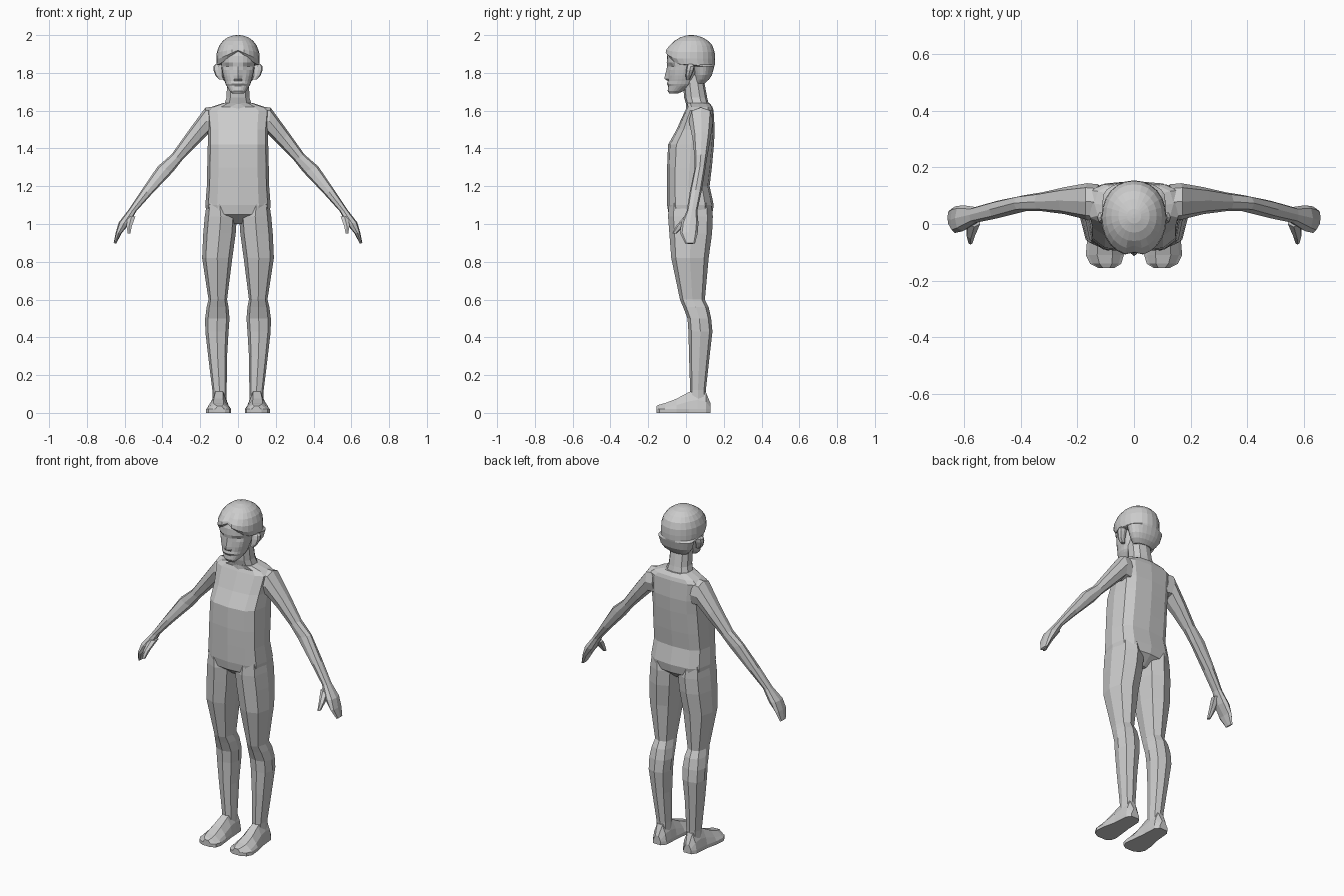
import bpy, bmesh, math
from mathutils import Vector

skin = bpy.data.materials.new("plain_grey")
skin.diffuse_color = (0.6, 0.6, 0.6, 1)


def loft(name, rings, mirror=False):
    """Skin a list of equal-length point rings and cap both ends."""
    bm = bmesh.new()
    vs = [[bm.verts.new(p) for p in r] for r in rings]
    n = len(rings[0])
    for a, b in zip(vs, vs[1:]):
        for i in range(n):
            j = (i + 1) % n
            bm.faces.new((a[i], a[j], b[j], b[i]))
    bm.faces.new(vs[0][::-1])
    bm.faces.new(vs[-1])
    bmesh.ops.recalc_face_normals(bm, faces=bm.faces[:])
    me = bpy.data.meshes.new(name)
    bm.to_mesh(me)
    bm.free()
    me.materials.append(skin)
    ob = bpy.data.objects.new(name, me)
    bpy.context.collection.objects.link(ob)
    if mirror:
        ob.modifiers.new("mirror", 'MIRROR')
    return ob


def unit(n, p):
    """Rounded-box outline in -1..1, starting at the front."""
    pts = []
    for i in range(n):
        t = math.tau * i / n - math.pi / 2
        c, s = math.cos(t), math.sin(t)
        pts.append((math.copysign(abs(c) ** p, c) if abs(c) > 1e-6 else 0,
                    math.copysign(abs(s) ** p, s) if abs(s) > 1e-6 else 0))
    return pts


def flat_ring(z, x0, x1, yf, yb, n=8, p=0.8):
    return [Vector(((x0 + x1) / 2 + u * (x1 - x0) / 2,
                    (yf + yb) / 2 + v * (yb - yf) / 2, z)) for u, v in unit(n, p)]


# torso: z, half width, front y, back y
torso = [(1.00, .05, -.03, .08), (1.05, .165, -.092, .138), (1.10, .173, -.10, .147),
         (1.20, .165, -.10, .125), (1.30, .163, -.10, .137), (1.42, .16, -.095, .148),
         (1.50, .16, -.05, .152), (1.60, .17, -.005, .146), (1.62, .14, .005, .14),
         (1.64, .08, .0, .125)]
loft("torso", [flat_ring(z, -w, w, f, b, 12, .65) for z, w, f, b in torso])

# neck
neck = [(1.60, .09, .0, .125), (1.635, .075, .0, .12), (1.67, .063, -.01, .112), (1.79, .06, -.02, .09)]
loft("neck", [flat_ring(z, -w, w, f, b, 10, .85) for z, w, f, b in neck])

# legs: z, inner x, outer x, front y, back y
leg = [(1.11, .03, .165, -.09, .135), (1.04, .006, .176, -.095, .142), (.95, .012, .184, -.088, .138),
       (.82, .03, .19, -.078, .12), (.60, .058, .156, -.032, .10), (.56, .05, .166, -.015, .12),
       (.50, .045, .174, .008, .133), (.43, .05, .173, .013, .14), (.30, .058, .158, .016, .125),
       (.12, .06, .136, .022, .105), (.06, .06, .136, .022, .105)]
loft("leg", [flat_ring(*r) for r in leg], True)

# feet: y, inner x, outer x, top height
foot = [(.13, .075, .125, .05), (.105, .055, .142, .11), (.06, .052, .146, .125), (.015, .05, .15, .11),
        (-.05, .042, .165, .075), (-.11, .036, .17, .052), (-.14, .045, .155, .044), (-.156, .07, .125, .036)]
rings = []
for y, a, b, h in foot:
    w = b - a
    rings.append([(a, y, 0), (b, y, 0), (b, y, .02), (b - w * .08, y, h * .55),
                  (b - w * .3, y, h), (a + w * .3, y, h), (a + w * .08, y, h * .55), (a, y, .02)])
loft("foot", rings, True)

# arms and hands: upper edge x z, lower edge x z, front y, back y
arm = [(.13, 1.62, .12, 1.47, .015, .14), (.172, 1.617, .16, 1.475, .015, .144),
       (.265, 1.49, .225, 1.41, .035, .13), (.352, 1.368, .295, 1.338, .045, .112),
       (.425, 1.305, .345, 1.275, .045, .102), (.51, 1.18, .455, 1.16, .02, .082),
       (.582, 1.072, .538, 1.068, .004, .06), (.632, 1.008, .575, 1.0, -.025, .066),
       (.647, .955, .617, .95, -.032, .062), (.658, .90, .645, .895, -.005, .048)]
rings = []
for xu, zu, xl, zl, f, b in arm:
    rings.append([((xu + xl) / 2 + u * (xu - xl) / 2, (f + b) / 2 + v * (b - f) / 2,
                   (zu + zl) / 2 + u * (zu - zl) / 2) for u, v in unit(8, .8)])
loft("arm", rings, True)
thumb = [(1.04, .54, .588, -.01, .04), (.99, .56, .592, -.052, -.01), (.95, .569, .585, -.073, -.05)]
loft("thumb", [flat_ring(*r, 6) for r in thumb], True)

# face: z, half width, front y, back y, nose push, eye socket push
face = [(1.69, .028, -.088, -.045, 0, 0), (1.705, .045, -.097, -.01, 0, 0), (1.73, .06, -.094, .03, 0, 0),
        (1.742, .066, -.10, .045, .002, 0), (1.757, .07, -.096, .05, 0, 0), (1.768, .074, -.096, .055, .018, 0),
        (1.785, .079, -.096, .06, .016, 0), (1.815, .085, -.096, .07, .008, .003),
        (1.835, .088, -.097, .08, .003, .010), (1.855, .09, -.102, .08, 0, 0),
        (1.89, .09, -.10, .08, 0, 0), (1.93, .08, -.085, .08, 0, 0)]
rings = []
for z, w, f, b, nose, eye in face:
    r = flat_ring(z, -w, w, f, b, 24, .9)
    r[0].y -= nose
    for i in (2, 3, -2, -3):
        r[i].y += eye
    rings.append(r)
loft("face", rings)

# hair cap: raised hairline at the middle of the brow, parted in the centre
hair = [(1.745, .06, .045, .10, 0), (1.765, .082, .045, .122, 0), (1.79, .098, .04, .138, 0),
        (1.835, .11, .032, .15, 0), (1.845, .113, -.095, .153, .065), (1.875, .115, -.112, .154, .045),
        (1.91, .112, -.108, .152, .02), (1.945, .099, -.088, .14, .004), (1.97, .08, -.06, .117, 0),
        (1.988, .055, -.03, .088, 0), (1.998, .025, .002, .053, 0), (2.0, .006, .02, .035, 0)]
rings = []
for z, w, f, b, rise in hair:
    r = flat_ring(z, -w, w, f, b, 24, .95)
    for v in r:
        if v.y < 0:
            v.z += rise * max(0, 1 - abs(v.x) / .1)
    if rise:
        r[0].y += .012
    rings.append(r)
loft("hair", rings)

# ears: z, inner x, outer x, front y, back y
ear = [(1.765, .075, .10, .0, .02), (1.785, .08, .119, -.002, .03), (1.815, .08, .13, .0, .042),
       (1.835, .08, .129, .004, .045), (1.847, .085, .118, .012, .036)]
loft("ear", [flat_ring(*r) for r in ear], True)
